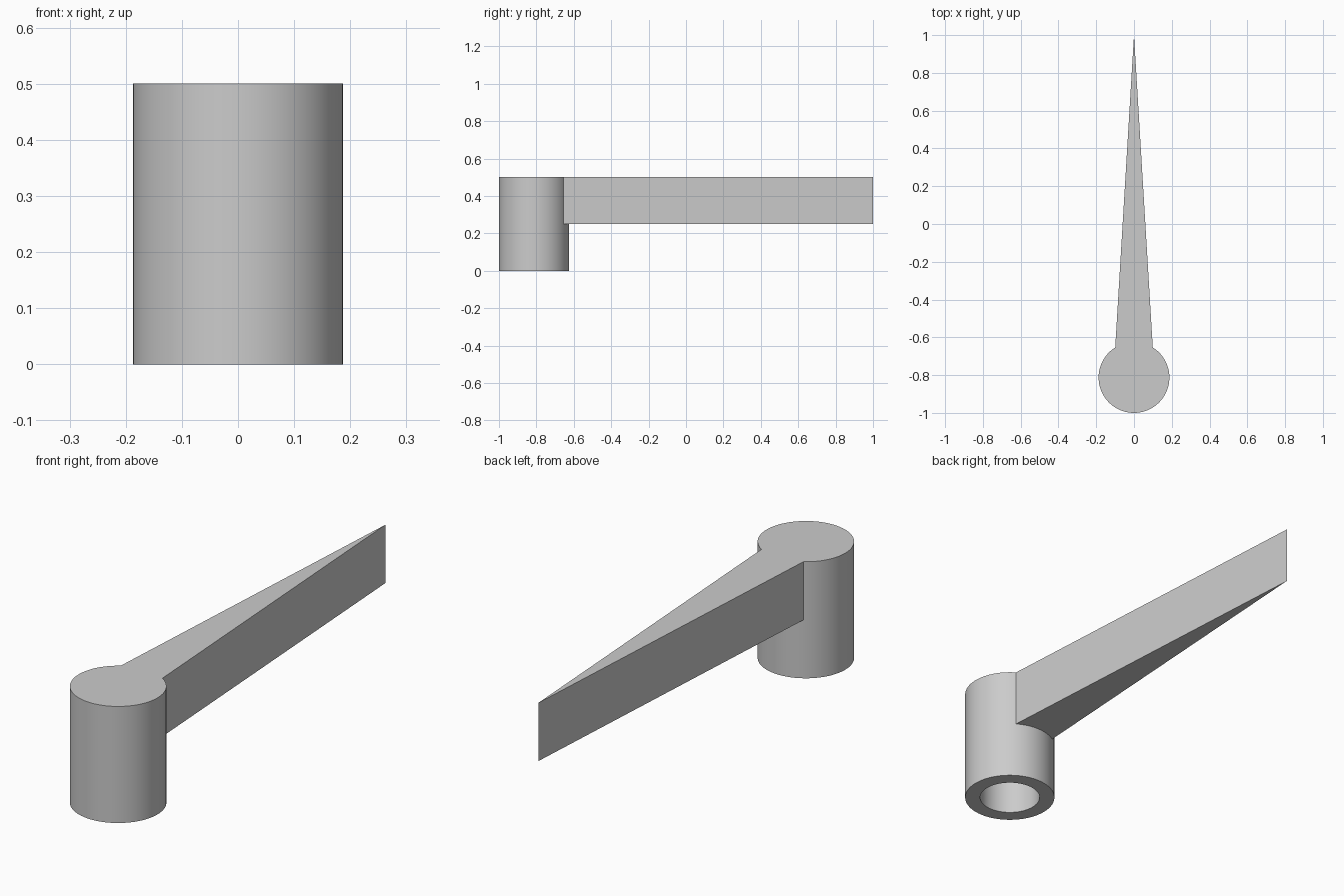
import bpy
import bmesh
import math

cube = bpy.data.objects.get("Cube")
if cube:
    bpy.data.objects.remove(cube, do_unlink=True)

HUB_Y = -0.8125
HUB_RADIUS = 0.1875
BORE_RADIUS = 0.125
HEIGHT = 0.5
ARM_BOTTOM = 0.25
BORE_DEPTH = 0.375

grey = bpy.data.materials.new("plain grey")
grey.use_nodes = True
colour = (0.6, 0.6, 0.6, 1)
grey.diffuse_color = colour
grey.node_tree.nodes["Principled BSDF"].inputs["Base Color"].default_value = colour


def prism(name, outline, bottom, top):
    """Extrude a flat outline upwards into a closed solid."""
    bm = bmesh.new()
    base = bm.faces.new([bm.verts.new((x, y, bottom)) for x, y in outline])
    grown = bmesh.ops.extrude_face_region(bm, geom=[base], use_keep_orig=True)
    tops = [v for v in grown["geom"] if isinstance(v, bmesh.types.BMVert)]
    bmesh.ops.translate(bm, verts=tops, vec=(0, 0, top - bottom))
    bmesh.ops.recalc_face_normals(bm, faces=bm.faces)
    mesh = bpy.data.meshes.new(name)
    bm.to_mesh(mesh)
    bm.free()
    mesh.materials.append(grey)
    obj = bpy.data.objects.new(name, mesh)
    bpy.context.collection.objects.link(obj)
    return obj


def circle(radius, sides=96):
    turns = [math.tau * i / sides for i in range(sides)]
    return [(radius * math.cos(a), HUB_Y + radius * math.sin(a)) for a in turns]


def combine(target, other, operation):
    """Apply a boolean and discard the other solid."""
    mod = target.modifiers.new(operation.lower(), "BOOLEAN")
    mod.operation = operation
    mod.solver = "EXACT"
    mod.object = other
    bpy.context.view_layer.objects.active = target
    bpy.ops.object.modifier_apply(modifier=mod.name)
    bpy.data.objects.remove(other, do_unlink=True)


# Round hub with a tapering arm level with its top
handle = prism("lever_handle", circle(HUB_RADIUS), 0, HEIGHT)
arm = prism("arm", [(-0.109, HUB_Y), (0.109, HUB_Y), (0, 1)], ARM_BOTTOM, HEIGHT)
combine(handle, arm, "UNION")

# Blind bore in the underside of the hub
bore = prism("bore", circle(BORE_RADIUS), -0.1, BORE_DEPTH)
combine(handle, bore, "DIFFERENCE")

# Smooth round walls, crisp rims
bpy.ops.object.select_all(action="DESELECT")
handle.select_set(True)
bpy.context.view_layer.objects.active = handle
bpy.ops.object.shade_smooth_by_angle(angle=math.radians(30))
